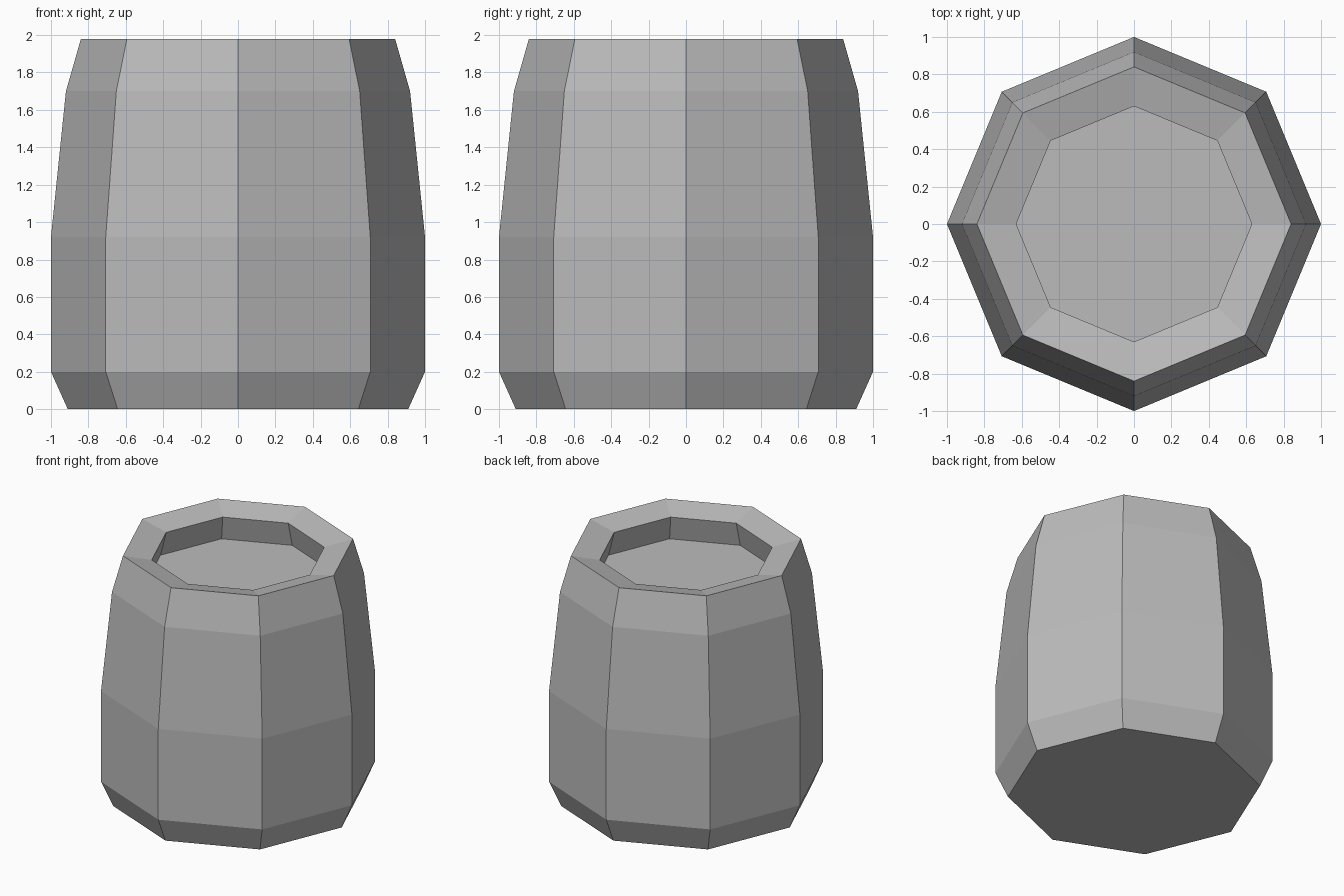
import bpy
import bmesh
from math import cos, sin, pi

cube = bpy.data.objects.get("Cube")
if cube:
    bpy.data.objects.remove(cube, do_unlink=True)

SIDES = 8

# Plain grey material
grey = bpy.data.materials.new("plain_grey")
grey.use_nodes = True
colour = (0.5, 0.5, 0.5, 1)
grey.diffuse_color = colour
grey.node_tree.nodes["Principled BSDF"].inputs["Base Color"].default_value = colour

# Profile from the base, up the bulging side, over the rim, into the recess
profile = [
    (0.91, 0), (1, 0.2), (1, 0.92), (0.92, 1.7),   # staves
    (0.84, 1.98), (0.63, 1.93),                    # sloping rim
    (0.68, 1.735),                                 # undercut recess
]

bm = bmesh.new()
rings = [
    [bm.verts.new((r * cos(2 * pi * i / SIDES), r * sin(2 * pi * i / SIDES), z))
     for i in range(SIDES)]
    for r, z in profile
]
for low, high in zip(rings, rings[1:]):
    for i in range(SIDES):
        j = (i + 1) % SIDES
        bm.faces.new((low[i], low[j], high[j], high[i]))

# Bottom and sunken lid
bm.faces.new(rings[0][::-1])
bm.faces.new(rings[-1])

mesh = bpy.data.meshes.new("barrel")
bm.to_mesh(mesh)
bm.free()
mesh.materials.append(grey)
barrel = bpy.data.objects.new("barrel", mesh)
bpy.context.collection.objects.link(barrel)
